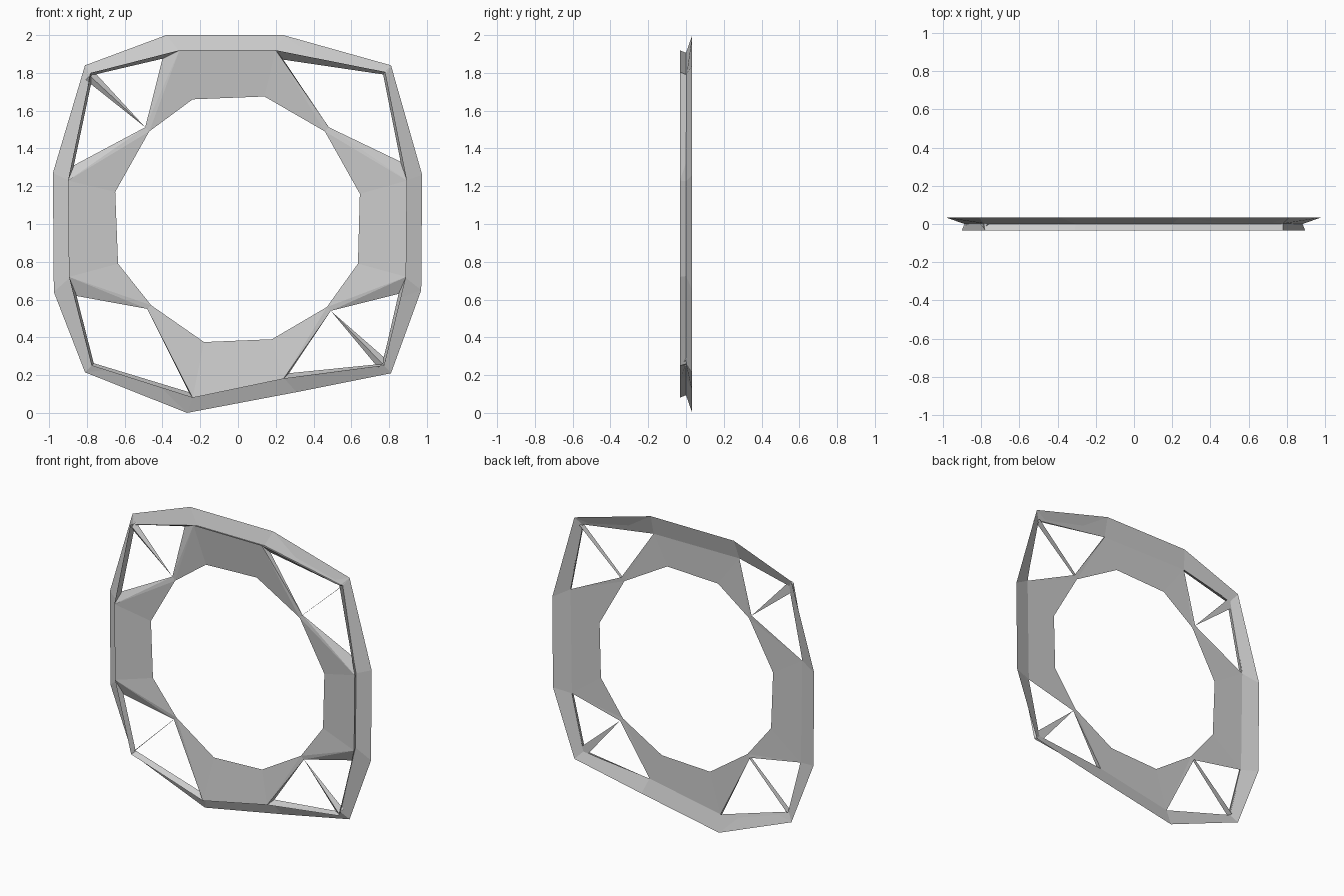
import bpy
from mathutils import Vector

if "Cube" in bpy.data.objects:
    bpy.data.objects.remove(bpy.data.objects["Cube"])

# Ring profiles as (x, z), clockwise from top left; indices 2, 5, 8, 11 are corners
BACK = [(-.38, 2), (.24, 2), (.81, 1.84), (.975, 1.26), (.97, .65), (.81, .21),
        (.31, .11), (-.27, 0), (-.81, .215), (-.975, .64), (-.98, 1.27), (-.81, 1.84)]
FRONT = [(-.31, 1.92), (.2, 1.92), (.78, 1.805), (.895, 1.23), (.89, .72), (.775, .25),
         (.24, .18), (-.24, .08), (-.775, .25), (-.895, .72), (-.9, 1.23), (-.78, 1.8)]
MID = [(-.4, 1.875), (.24, 1.87), (.78, 1.79), (.86, 1.33), (.85, .63), (.765, .26),
       (.27, .21), (-.26, .11), (-.77, .265), (-.86, .62), (-.87, 1.31), (-.785, 1.785)]
INNER = [(-.24, 1.66), (.14, 1.675), (.46, 1.49), (.645, 1.16), (.635, .79), (.47, .56),
         (.18, .39), (-.18, .375), (-.46, .57), (-.635, .79), (-.65, 1.17), (-.47, 1.49)]


def ring(points, y, scale=1.0):
    return [Vector((x * scale, y, 1 + (z - 1) * scale)) for x, z in points]


back, front = ring(BACK, .033), ring(FRONT, -.033)
notch, mid = ring(FRONT, 0, .985), ring(MID, .003)
inner = ring(INNER, 0)
pocket = ring(INNER, .002, 1.045)      # inner tips of the corner openings


def build(name, polygons):
    verts, faces = [], []
    for poly in polygons:
        faces.append(list(range(len(verts), len(verts) + len(poly))))
        verts += poly
    mesh = bpy.data.meshes.new(name)
    mesh.from_pydata(verts, [], faces)
    obj = bpy.data.objects.new(name, mesh)
    bpy.context.collection.objects.link(obj)
    return obj


# Outer rim: grooved outside, sloped back lip, closed inside at the corners
rim = []
for i in range(12):
    j = (i + 1) % 12
    for a, b in ((front, notch), (notch, back), (back, mid)):
        rim.append([a[i], a[j], b[j], b[i]])
    if i % 3:
        rim.append([mid[i], mid[j], front[j], front[i]])
build("outer_rim", rim)

# Four wedge panels that taper into the corner tips
for k, side in enumerate(("top", "right", "bottom", "left")):
    i, j = 3 * k, 3 * k + 1
    panel = [[front[i], front[j], inner[j], inner[i]],
             [mid[j], mid[i], inner[i], inner[j]]]
    for a, c in ((i, i - 1), (j, j + 1)):
        panel += [[front[a], inner[a], inner[c]], [front[a], inner[c], pocket[c]],
                  [mid[a], inner[c], inner[a]], [mid[a], pocket[c], inner[c]],
                  [front[a], pocket[c], mid[a]]]
    build(side + "_panel", panel)

# Corner struts: upright fins on one diagonal
depth = Vector((0, .02, 0))
for i, name in ((2, "upper_right_fin"), (8, "lower_left_fin")):
    tip, end = pocket[i], mid[i]
    build(name, [[tip - depth * .5, end - depth, end + depth, tip + depth * .5]])

# Tapered spikes on the other diagonal
for i, name in ((11, "upper_left_spike"), (5, "lower_right_spike")):
    tip, end = pocket[i], mid[i]
    wide = Vector((.022, 0, .022))
    base = [end - wide, end + wide, end - depth * 1.2]
    build(name, [[tip, base[n], base[(n + 1) % 3]] for n in range(3)])
